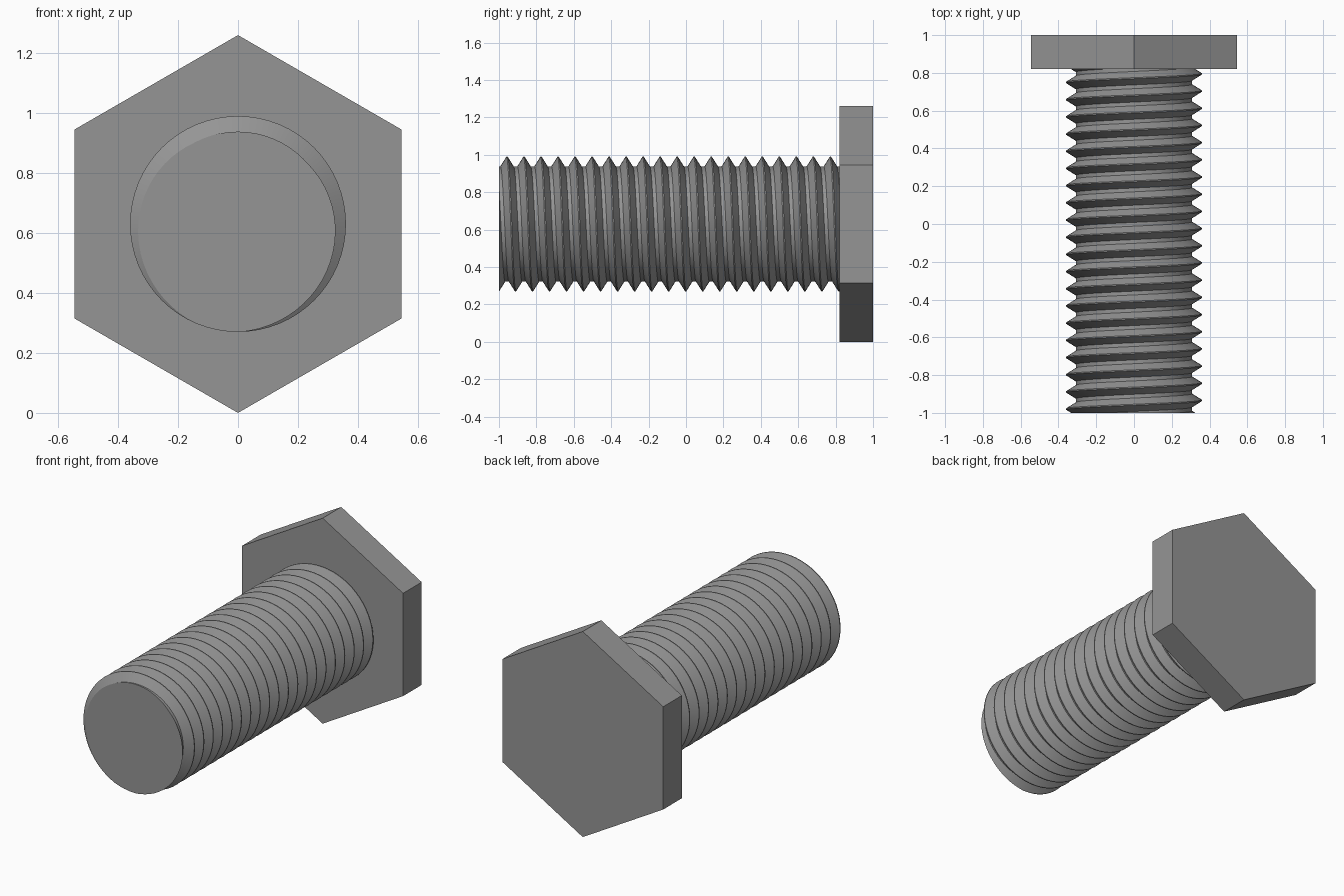
import bpy, bmesh, math
from mathutils import Vector

if "Cube" in bpy.data.objects:
    bpy.data.objects.remove(bpy.data.objects["Cube"])

AXIS_Z = 0.63
HEAD_R = 0.63
HEAD_Y0, HEAD_Y1 = 0.82, 1.0
CREST_R, ROOT_R = 0.36, 0.308
PITCH = 0.091
SEGS = 64          # steps per thread turn
PHASE = -0.957     # crest position along y at the top of the shaft

steel = bpy.data.materials.new("steel_grey")
steel.diffuse_color = (0.3, 0.3, 0.3, 1)
steel.use_nodes = True
steel.node_tree.nodes["Principled BSDF"].inputs["Base Color"].default_value = steel.diffuse_color


def make_object(name, bm):
    bmesh.ops.recalc_face_normals(bm, faces=bm.faces)
    mesh = bpy.data.meshes.new(name)
    bm.to_mesh(mesh)
    bm.free()
    obj = bpy.data.objects.new(name, mesh)
    bpy.context.collection.objects.link(obj)
    mesh.materials.append(steel)
    return obj


# Hexagonal head, corner pointing up
bm = bmesh.new()
rings = []
for y in (HEAD_Y0, HEAD_Y1):
    rings.append([bm.verts.new((HEAD_R * math.sin(i * math.pi / 3), y,
                                AXIS_Z + HEAD_R * math.cos(i * math.pi / 3)))
                  for i in range(6)])
for ring in rings:
    bm.faces.new(ring)
for i in range(6):
    j = (i + 1) % 6
    bm.faces.new((rings[0][i], rings[0][j], rings[1][j], rings[1][i]))
make_object("hex_head", bm)

# Threaded shaft: one profile swept along a right-handed helix
profile = [(-0.003, CREST_R), (0.003, CREST_R),
           (PITCH / 2 - 0.010, ROOT_R), (PITCH / 2 + 0.010, ROOT_R)]
bm = bmesh.new()
rows = []
for k in range(-3 * SEGS, 23 * SEGS + 1):
    a = 2 * math.pi * k / SEGS
    y0 = PHASE + PITCH * k / SEGS
    rows.append([bm.verts.new((r * math.sin(a), y0 + dy,
                               AXIS_Z + r * math.cos(a)))
                 for dy, r in profile])
for k in range(len(rows) - SEGS - 1):
    # the last profile point joins the first point one turn later
    a = rows[k] + [rows[k + SEGS][0]]
    b = rows[k + 1] + [rows[k + 1 + SEGS][0]]
    for j in range(4):
        bm.faces.new((a[j], b[j], b[j + 1], a[j + 1]))

# Trim both ends flat and cap them
for y, direction in ((-1.0, -1), (HEAD_Y0 + 0.01, 1)):
    bmesh.ops.bisect_plane(bm, geom=bm.verts[:] + bm.edges[:] + bm.faces[:],
                           dist=1e-6, plane_co=Vector((0, y, 0)),
                           plane_no=Vector((0, direction, 0)),
                           clear_outer=True)
loose = [v for v in bm.verts if not v.link_faces]
bmesh.ops.delete(bm, geom=loose, context='VERTS')
bmesh.ops.holes_fill(bm, edges=[e for e in bm.edges if e.is_boundary], sides=0)
shaft = make_object("threaded_shaft", bm)

bpy.ops.object.select_all(action='DESELECT')
shaft.select_set(True)
bpy.context.view_layer.objects.active = shaft
bpy.ops.object.shade_smooth_by_angle(angle=math.radians(30))
